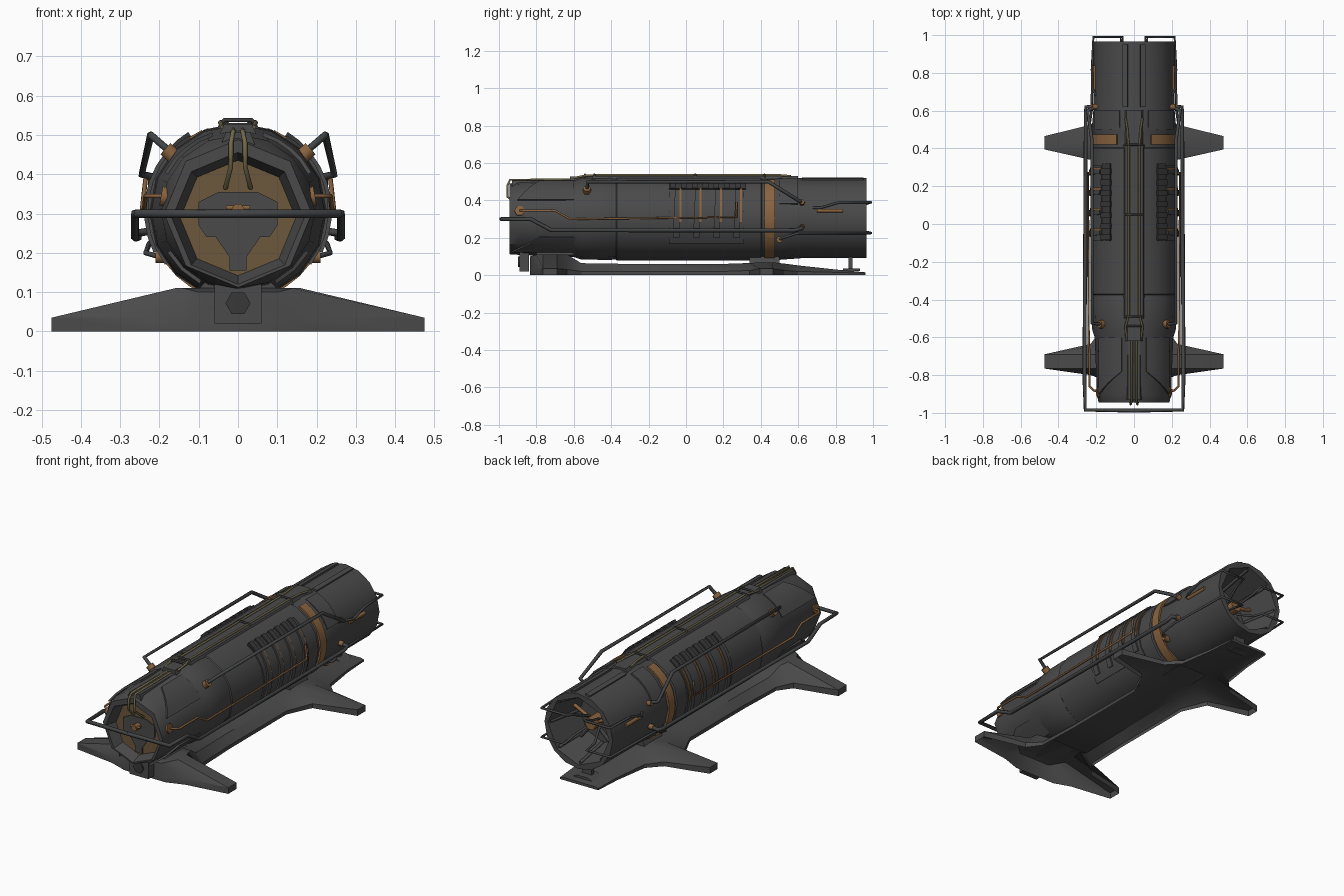
import bpy, bmesh, math

if "Cube" in bpy.data.objects:
    bpy.data.objects.remove(bpy.data.objects["Cube"])

CZ = 0.305  # height of the hull axis


def material(name, rgb):
    m = bpy.data.materials.new(name)
    m.diffuse_color = (*rgb, 1)
    m.use_nodes = True
    m.node_tree.nodes["Principled BSDF"].inputs["Base Color"].default_value = m.diffuse_color
    return m


GREY = material("dark grey hull", (0.068, 0.068, 0.068))
PIPE = material("gunmetal pipe", (0.055, 0.057, 0.06))
DARK = material("near black", (0.04, 0.04, 0.04))
ORANGE = material("copper orange", (0.25, 0.125, 0.05))
BROWN = material("dull bronze", (0.15, 0.095, 0.045))
OLIVE = material("olive brass wire", (0.17, 0.145, 0.07))


def finish(bm, name, mat, smooth=True, recalc=True):
    if recalc:
        bmesh.ops.recalc_face_normals(bm, faces=bm.faces)
    me = bpy.data.meshes.new(name)
    bm.to_mesh(me)
    bm.free()
    ob = bpy.data.objects.new(name, me)
    bpy.context.collection.objects.link(ob)
    me.materials.append(mat)
    if smooth:
        bpy.ops.object.select_all(action='DESELECT')
        ob.select_set(True)
        bpy.context.view_layer.objects.active = ob
        bpy.ops.object.shade_smooth_by_angle(angle=math.radians(32))
    return ob


def loft(name, rings, mat, caps=True, smooth=True):
    bm = bmesh.new()
    vs = [[bm.verts.new(p) for p in r] for r in rings]
    n = len(vs[0])
    for a, b in zip(vs, vs[1:]):
        for i in range(n):
            bm.faces.new((a[i], a[(i + 1) % n], b[(i + 1) % n], b[i]))
    if caps:
        bm.faces.new(vs[0])
        bm.faces.new(vs[-1])
    return finish(bm, name, mat, smooth)


def ring(y, r, octagon=0, cz=CZ, n=16):
    # a 16-sided ring along y; odd corners can be pulled in to make an octagon
    out = []
    for i in range(n):
        a = 2 * math.pi * i / n
        k = r * (math.cos(math.pi / 8) if octagon and i % 2 else 1)
        out.append((k * math.cos(a), y, cz + k * math.sin(a)))
    return out


def panel(name, y0, y1, a0, a1, r, thick, mat, taper=0):
    # curved plate hugging the hull on both sides; angles from +x toward +z
    for s, side in ((1, "right"), (-1, "left")):
        n = max(2, int((a1 - a0) / 11))
        rings = []
        for i in range(n + 1):
            a = math.radians(a0 + (a1 - a0) * i / n)
            c, d = math.cos(a) * s, math.sin(a)
            t = taper * i / n
            rings.append([(c * q, y, CZ + d * q) for q, y in
                          ((r, y0 + t), (r + thick, y0 + t), (r + thick, y1), (r, y1))])
        loft(f"{name}_{side}", rings, mat)


def tube(name, pts, rad, mat, mirror=True):
    for s, side in ((1, "right"), (-1, "left")) if mirror else ((1, "centre"),):
        cu = bpy.data.curves.new(name, 'CURVE')
        cu.dimensions = '3D'
        cu.bevel_depth = rad
        cu.bevel_resolution = 1
        cu.use_fill_caps = True
        sp = cu.splines.new('POLY')
        sp.points.add(len(pts) - 1)
        for p, q in zip(sp.points, pts):
            p.co = (q[0] * s, q[1], q[2], 1)
        ob = bpy.data.objects.new(f"{name}_{side}", cu)
        bpy.context.collection.objects.link(ob)
        cu.materials.append(mat)
        bpy.ops.object.select_all(action='DESELECT')
        ob.select_set(True)
        bpy.context.view_layer.objects.active = ob
        bpy.ops.object.convert(target='MESH')


def box(name, lo, hi, mat, top=1.0):
    (x0, y0, z0), (x1, y1, z1) = lo, hi
    c = (x0 + x1) / 2
    f = lambda x: c + (x - c) * top
    loft(name, [[(x0, y, z0), (x1, y, z0), (f(x1), y, z1), (f(x0), y, z1)]
                for y in (y0, y1)], mat, smooth=False)


def plate(name, pts, y, mat, thick=0.006):
    loft(name, [[(x, y + d, z) for x, z in pts] for d in (0, thick)], mat, smooth=False)


# hull shell: front lip, stepped body, hollow tail
hull = [(-0.87, .143, 1, .29), (-0.945, .168, 1, .288), (-0.945, .188, 1, .30),
        (-0.90, .196, 0, CZ), (-0.60, .208, 0, CZ), (-0.56, .221, 0, CZ), (-0.40, .224, 0, CZ),
        (-0.39, .221, 0, CZ), (-0.375, .221, 0, CZ), (-0.37, .226, 0, CZ), (0.40, .226, 0, CZ),
        (0.405, .219, 0, CZ), (0.485, .219, 0, CZ), (0.50, .223, 0, CZ), (0.62, .214, 0, CZ),
        (0.965, .214, 0, CZ), (0.965, .192, 1, CZ), (0.74, .150, 1, CZ)]
loft("hull_shell", [ring(*s) for s in hull], GREY)

# nose: bronze face with dark patches and a central knob
loft("nose_face", [ring(-0.885, .147, 1, .289), ring(-0.872, .12, 1, .289)], BROWN)
plate("nose_patch", [(-.10, .27), (-.08, .24), (.08, .24), (.10, .27), (.10, .33), (.05, .355),
                     (-.05, .355), (-.10, .33)], -0.892, GREY)
plate("nose_lower_patch", [(-.022, .155), (.022, .155), (.022, .19), (.06, .245), (-.06, .245),
                           (-.022, .19)], -0.892, GREY)
tube("nose_knob", [(0, -.88, .31), (0, -.935, .31)], .017, ORANGE, False)
tube("nose_knob_bar", [(-.03, -.92, .315), (.03, -.92, .315)], .007, ORANGE, False)

# hull plating
panel("cheek_panel", -0.90, -0.60, 28, 72, .202, .010, GREY, taper=0.12)
panel("lower_cheek", -0.93, -0.58, -62, -30, .198, .010, GREY, taper=0.15)
panel("copper_band", 0.42, 0.475, -80, 66, .216, .011, ORANGE)
panel("side_panel", -0.09, 0.31, -36, 42, .222, .008, GREY)
panel("rear_collar", 0.50, 0.60, 20, 70, .216, .010, GREY)
panel("tail_strip", 0.62, 0.95, 74, 81, .208, .012, GREY)
for i in range(4):
    y = -0.07 + 0.108 * i
    panel(f"side_rib_{i}", y, y + 0.035, -26, 40, .226, .013, GREY, taper=0.012)
    panel(f"rib_copper_{i}", y + 0.035, y + 0.046, -5, 42, .226, .009, ORANGE)

# shoulder vents
panel("vent_bed", -0.09, 0.32, 43, 57, .220, .011, DARK)
for i in range(7):
    panel(f"vent_slat_{i}", -0.085 + .058 * i, -0.055 + .058 * i, 42, 58, .226, .013, DARK)

# top spine with brass wires and clamps
box("top_spine", (-.062, -.50, .50), (.062, .42, .531), GREY, .75)
box("spine_front_block", (-.05, -.62, .495), (.05, -.47, .528), GREY, .7)
box("nose_spine", (-.045, -.93, .47), (.045, -.60, .507), GREY, .7)
box("spine_rear_block", (-.055, .42, .50), (.055, .60, .53), GREY, .7)
for y in (-.54, -.49, .05, .42):
    tube("wire_clamp", [(-.045, y, .525), (-.035, y, .538), (.035, y, .538), (.045, y, .525)],
         .006, DARK, False)
tube("top_wire", [(.045, .56, .53), (.035, .50, .535), (.028, .40, .535), (.028, -.48, .535),
                  (.045, -.54, .532), (.04, -.60, .52)], .006, OLIVE)
tube("nose_wire", [(.012, -.62, .512), (.012, -.94, .51), (.018, -.955, .48),
                   (.018, -.955, .42), (.032, -.89, .365)], .006, OLIVE)

# handrails and pipes
tube("front_rail", [(.20, .62, .26), (.255, .62, .25), (.255, .58, .24), (.262, -.72, .24),
                    (.262, -.83, .30), (.258, -.985, .30), (0, -.988, .30)], .011, PIPE)
tube("upper_rail", [(.17, -.53, .455), (.222, -.525, .50), (.222, .44, .50),
                    (.245, .60, .40), (.20, .62, .39)], .010, PIPE)
tube("tail_upper_pipe", [(.20, .68, .36), (.222, .72, .36), (.222, .82, .39), (.215, .99, .39),
                         (.06, .99, .39), (.06, .93, .37), (.03, .82, .33)], .007, PIPE)
tube("tail_lower_pipe", [(.20, .50, .19), (.235, .52, .20), (.225, .60, .225), (.215, .99, .225),
                         (.07, .99, .225), (.07, .92, .24), (.03, .82, .28)], .007, PIPE)
tube("copper_line", [(.18, -.89, .345), (.215, -.88, .345), (.235, -.86, .345), (.235, -.70, .345),
                     (.24, -.62, .30), (.244, .27, .31), (.235, .27, .39)], .006, ORANGE)

# copper fittings where pipes meet the hull
for name, a, b, r in (("rail_front_cap", (.14, -.53, .425), (.185, -.53, .465), .022),
                      ("line_cap", (.17, -.89, .34), (.196, -.89, .345), .028),
                      ("rail_rear_cap", (.18, .62, .38), (.22, .62, .392), .015),
                      ("front_rail_cap", (.19, .62, .26), (.23, .62, .255), .015),
                      ("tail_pipe_cap", (.17, .50, .19), (.21, .50, .19), .018),
                      ("tail_fitting", (.207, .70, .345), (.207, .84, .345), .011)):
    tube(name, [a, b], r, ORANGE)

# tail interior machinery
tube("tail_hub", [(0, .74, CZ), (0, .86, CZ)], .035, ORANGE, False)
tube("tail_strut", [(0, .82, CZ), (.15, .80, .36)], .010, ORANGE)
tube("tail_lower_strut", [(0, .82, CZ), (.10, .80, .19)], .010, GREY)
for k in range(8):
    a = math.pi / 4 * k
    tube("tail_rib", [(.19 * math.cos(a), .95, CZ + .185 * math.sin(a)),
                      (.15 * math.cos(a), .75, CZ + .145 * math.sin(a))], .009, GREY, False)

# ground sled: one open-bottomed shell; y, half width, rim height, ridge half width, ridge height
sled = [(-.835, .13, .03, .10, .10), (-.80, .23, .035, .14, .11), (-.765, .475, .035, .16, .11),
        (-.69, .475, .035, .16, .11), (-.635, .23, .03, .15, .11), (-.56, .175, .02, .13, .064),
        (-.30, .165, .02, .12, .06), (.20, .165, .02, .12, .06), (.34, .23, .025, .13, .065),
        (.395, .475, .035, .15, .068), (.465, .475, .035, .15, .068), (.525, .23, .025, .13, .062),
        (.60, .16, .02, .11, .052), (.80, .13, .015, .10, .03), (.96, .12, .01, .10, .015)]
bm = bmesh.new()
rows = [[bm.verts.new(p) for p in ((-w, y, 0), (-w, y, e), (-t, y, h), (0, y, h), (t, y, h),
                                   (w, y, e), (w, y, 0))] for y, w, e, t, h in sled]
for a, b in zip(rows, rows[1:]):
    for i in range(6):
        bm.faces.new((a[i], b[i], b[i + 1], a[i + 1]))
bm.faces.new(rows[0])
bm.faces.new(rows[-1][::-1])
finish(bm, "ground_sled", GREY, recalc=False)

# saddles joining sled and hull, front tow block, rear post
box("front_saddle", (-.10, -.80, .108), (.10, -.60, .13), GREY, .8)
box("rear_saddle", (-.09, .34, .063), (.09, .50, .10), GREY, .8)
box("tow_block", (-.06, -.89, .02), (.06, -.84, .12), GREY)
tube("tow_socket", [(0, -.84, .072), (0, -.897, .072)], .032, DARK, False)
box("rear_post", (-.03, .87, .02), (.03, .89, .10), GREY)
box("rear_post_foot", (-.06, .84, .022), (.06, .93, .035), GREY, .5)
